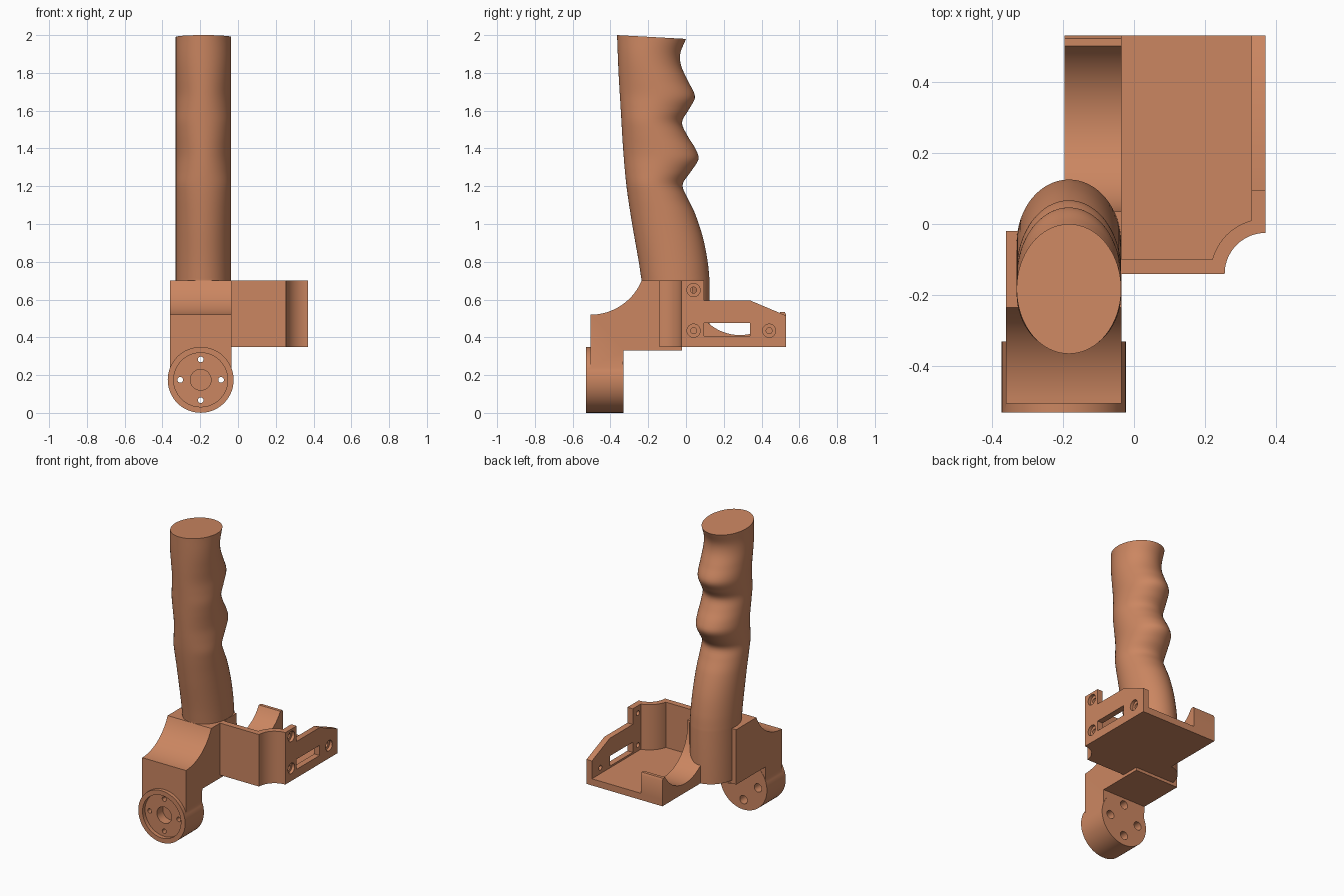
import bpy, bmesh, math
from mathutils import Vector

if "Cube" in bpy.data.objects:
    bpy.data.objects.remove(bpy.data.objects["Cube"])

mat = bpy.data.materials.new("clay_orange")
mat.diffuse_color = (0.6, 0.24, 0.12, 1)
mat.use_nodes = True
mat.node_tree.nodes["Principled BSDF"].inputs["Base Color"].default_value = mat.diffuse_color


def finish(name, bm):
    bmesh.ops.recalc_face_normals(bm, faces=bm.faces)
    me = bpy.data.meshes.new(name)
    bm.to_mesh(me)
    bm.free()
    ob = bpy.data.objects.new(name, me)
    bpy.context.collection.objects.link(ob)
    me.materials.append(mat)
    return ob


def prism(name, pts, axis, lo, hi):
    """Extrude a 2D outline along axis: x -> (y,z), y -> (x,z), z -> (x,y)."""
    place = {"x": lambda p, t: (t, p[0], p[1]),
             "y": lambda p, t: (p[0], t, p[1]),
             "z": lambda p, t: (p[0], p[1], t)}[axis]
    bm = bmesh.new()
    face = bm.faces.new([bm.verts.new(place(p, lo)) for p in pts])
    res = bmesh.ops.extrude_face_region(bm, geom=[face])
    move = Vector(place((0, 0), hi - lo))
    bmesh.ops.translate(bm, vec=move, verts=[g for g in res["geom"] if isinstance(g, bmesh.types.BMVert)])
    return finish(name, bm)


def arc(cx, cy, r, a0, a1, n=20):
    return [(cx + r * math.cos(math.radians(a0 + (a1 - a0) * i / n)),
             cy + r * math.sin(math.radians(a0 + (a1 - a0) * i / n))) for i in range(n + 1)]


def disc(name, c, r, axis, lo, hi, n=32):
    return prism(name, arc(c[0], c[1], r, 0, 360, n)[:-1], axis, lo, hi)


def combine(ob, other, op="DIFFERENCE"):
    other.hide_render = True
    mod = ob.modifiers.new(op, "BOOLEAN")
    mod.operation, mod.object, mod.solver = op, other, "EXACT"
    bpy.context.view_layer.objects.active = ob
    bpy.ops.object.modifier_apply(modifier=mod.name)
    bpy.data.objects.remove(other)


# Grip: stacked ellipses between a back edge and a finger-grooved front edge
BACK = [(0.7, -0.235), (0.8, -0.25), (1.0, -0.285), (1.2, -0.315), (1.4, -0.333),
        (1.6, -0.345), (1.8, -0.357), (2.0, -0.365)]
FRONT = [(0.7, 0.125), (0.8, 0.115), (0.93, 0.09), (1.06, 0.048), (1.15, 0.005), (1.215, -0.018),
         (1.285, 0.025), (1.355, 0.066), (1.41, 0.05), (1.48, 0.007), (1.55, -0.021), (1.62, 0.015),
         (1.69, 0.047), (1.775, 0.01), (1.855, -0.026), (1.92, -0.03), (2.0, 0.0)]


def sample(pts, z):
    """Smooth cubic through (z, y) points."""
    i = max(k for k in range(len(pts) - 1) if pts[k][0] <= z + 1e-9)

    def slope(k):
        a, b = pts[max(k - 1, 0)], pts[min(k + 1, len(pts) - 1)]
        return (b[1] - a[1]) / (b[0] - a[0])
    h = pts[i + 1][0] - pts[i][0]
    t = (z - pts[i][0]) / h
    return ((2 * t**3 - 3 * t**2 + 1) * pts[i][1] + (t**3 - 2 * t**2 + t) * h * slope(i)
            + (3 * t**2 - 2 * t**3) * pts[i + 1][1] + (t**3 - t**2) * h * slope(i + 1))


bm = bmesh.new()
rings, SEG = [], 64
for z in [0.35] + [0.7 + 1.3 * i / 90 for i in range(91)]:
    zs = min(max(z, 0.7), 2.0)
    b, f = sample(BACK, zs), sample(FRONT, zs)
    tilt = 0.055 * max(0, (z - 0.7) / 1.3)
    ring = []
    for x, y in arc(0, 0, 1, 0, 360, SEG)[:-1]:
        yy = (b + f) / 2 + (f - b) / 2 * y
        ring.append(bm.verts.new((-0.183 + 0.147 * x, yy, z - tilt * (yy - b))))
    rings.append(ring)
for lo, hi in zip(rings, rings[1:]):
    for i in range(SEG):
        j = (i + 1) % SEG
        bm.faces.new((lo[i], lo[j], hi[j], hi[i]))
bm.faces.new(rings[0])
bm.faces.new(rings[-1])
finish("grip", bm)

# Bracket: scooped block joined to a round mounting hub
CX, CZ = -0.1975, 0.175
bracket = prism("bracket", [(-0.505, 0.2)] + arc(-0.505, 0.8125, 0.2925, 270, 337.4)
                + [(-0.02, 0.7), (-0.02, 0.33), (-0.33, 0.33), (-0.335, 0.2)], "x", -0.36, -0.035)
combine(bracket, disc("hub", (CX, CZ), 0.1745, "y", -0.53, -0.33, 64), "UNION")
combine(bracket, disc("hub_recess", (CX, CZ), 0.143, "y", -0.6, -0.503, 64))
combine(bracket, disc("hub_bore", (CX, CZ), 0.055, "y", -0.6, -0.44))
for x, z in arc(CX, CZ, 0.108, 0, 270, 3):
    combine(bracket, disc("bolt_hole", (x, z), 0.015, "y", -0.6, -0.3))
    combine(bracket, disc("bolt_head_hole", (x, z), 0.028, "y", -0.43, -0.3))

# Tray floor with concave corner
notch = arc(0.37, -0.14, 0.115, 180, 90)
prism("tray_floor", [(-0.195, -0.14)] + notch + [(0.37, 0.53), (-0.195, 0.53)], "z", 0.35, 0.395)

# Tray front wall following the concave corner
prism("tray_front_wall", [(-0.05, -0.14)] + notch + [(0.335, -0.025)]
      + arc(0.37, -0.14, 0.155, 105, 165) + [(-0.05, -0.10)], "z", 0.395, 0.7)

# Tray side wall with window and counterbored screw holes
wall = prism("tray_side_wall", [(-0.025, 0.395), (0.53, 0.395), (0.53, 0.515), (0.34, 0.595),
                                (0.095, 0.595), (0.095, 0.7), (-0.025, 0.7)], "x", 0.33, 0.37)
combine(wall, prism("window", [(0.095, 0.407), (0.34, 0.407), (0.34, 0.475), (0.095, 0.475)], "x", 0.3, 0.4))
for p in [(0.04, 0.65), (0.04, 0.435), (0.44, 0.435)]:
    combine(wall, disc("screw_hole", p, 0.016, "x", 0.3, 0.4))
    combine(wall, disc("screw_head_hole", p, 0.035, "x", 0.35, 0.4))

# Scooped inner wall beside the grip
prism("tray_scooped_wall", [(-0.02, 0.395), (-0.02, 0.7), (0.035, 0.7)]
      + arc(0.285, 0.662, 0.25, 180, 329.5, 32)
      + [(0.522, 0.535), (0.53, 0.52), (0.53, 0.395)], "x", -0.195, -0.035)

# Smooth curves, keep edges sharp
bpy.ops.object.select_all(action="DESELECT")
for ob in bpy.context.scene.objects:
    ob.select_set(True)
    bpy.context.view_layer.objects.active = ob
bpy.ops.object.shade_smooth_by_angle(angle=math.radians(30))
